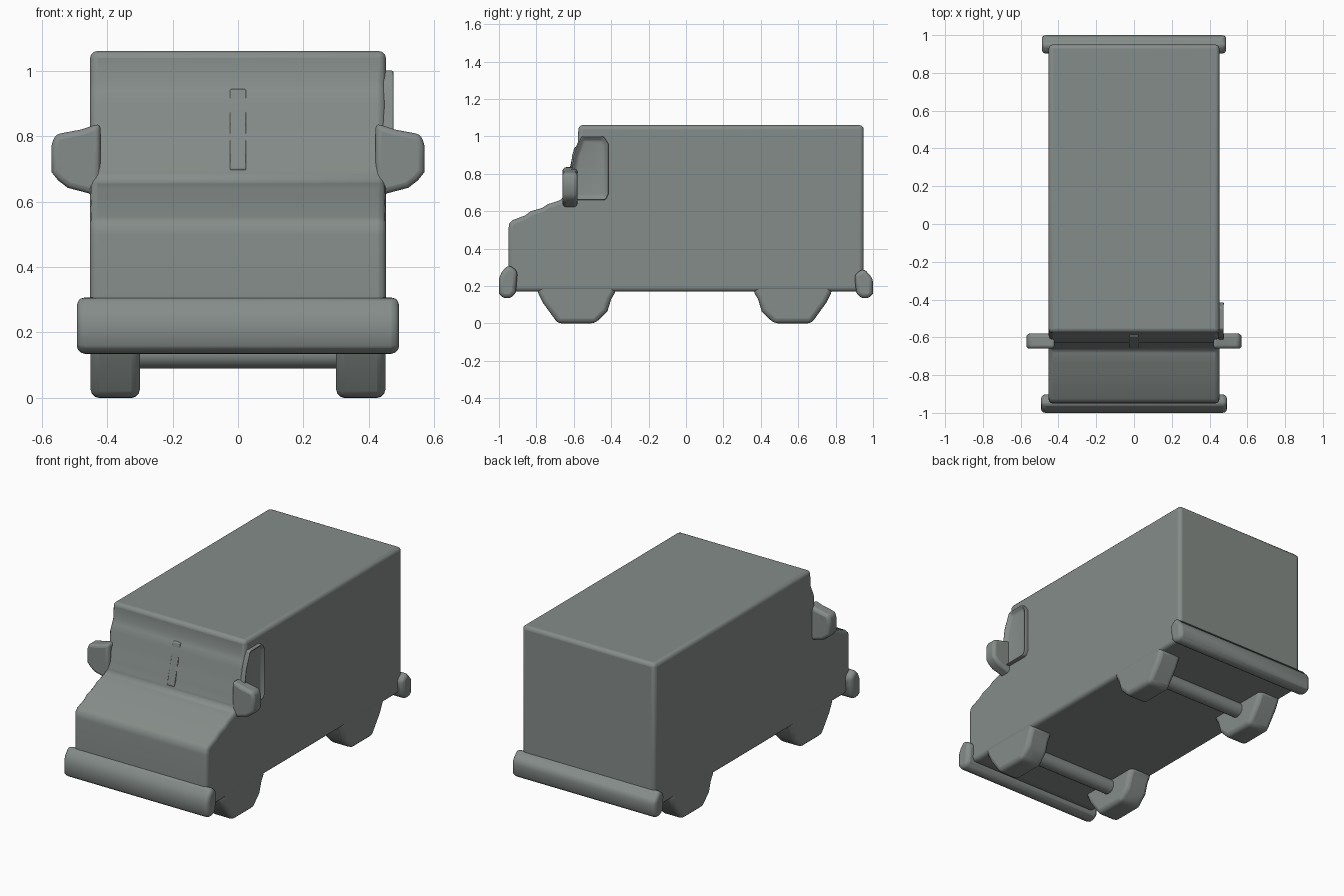
import bpy, bmesh, math

if "Cube" in bpy.data.objects:
    bpy.data.objects.remove(bpy.data.objects["Cube"])

paint = bpy.data.materials.new("grey_green")
paint.diffuse_color = (0.235, 0.265, 0.25, 1)
paint.use_nodes = True
paint.node_tree.nodes["Principled BSDF"].inputs["Base Color"].default_value = paint.diffuse_color


def finish(ob, bevel, segments=3):
    """Round the edges and shade smoothly."""
    ob.data.materials.append(paint)
    if bevel:
        m = ob.modifiers.new("round", 'BEVEL')
        m.width, m.segments, m.limit_method = bevel, segments, 'ANGLE'
        m.angle_limit = math.radians(40)
        m.use_clamp_overlap = True
    bpy.context.view_layer.objects.active = ob
    for o in bpy.context.selected_objects:
        o.select_set(False)
    ob.select_set(True)
    bpy.ops.object.shade_smooth_by_angle(angle=math.radians(50))
    return ob


def prism(name, outline, a, b, axis, bevel, recess=None):
    """Extrude an outline from a to b; axis x takes (y, z), axis y takes (x, z)."""
    bm = bmesh.new()
    put = (lambda p, d: (d, p[0], p[1])) if axis == 'x' else (lambda p, d: (p[0], d, p[1]))
    low = [bm.verts.new(put(p, a)) for p in outline]
    high = [bm.verts.new(put(p, b)) for p in outline]
    bm.faces.new(low)
    outer = bm.faces.new(high)
    n = len(outline)
    for i in range(n):
        j = (i + 1) % n
        bm.faces.new((low[i], low[j], high[j], high[i]))
    bmesh.ops.recalc_face_normals(bm, faces=bm.faces[:])
    if recess:
        bmesh.ops.inset_region(bm, faces=[outer], thickness=recess[0], depth=-recess[1])
    me = bpy.data.meshes.new(name)
    bm.to_mesh(me)
    bm.free()
    ob = bpy.data.objects.new(name, me)
    bpy.context.collection.objects.link(ob)
    return finish(ob, bevel)


# Body: stepped bonnet, rippled windscreen, long box
body = [(-0.87, 0.17), (-0.905, 0.17), (-0.95, 0.2), (-0.95, 0.50), (-0.945, 0.535),
        (-0.925, 0.553), (-0.86, 0.577), (-0.83, 0.60), (-0.77, 0.617), (-0.74, 0.637),
        (-0.66, 0.662), (-0.652, 0.70), (-0.638, 0.73), (-0.63, 0.80), (-0.612, 0.835),
        (-0.61, 0.90), (-0.59, 0.94), (-0.578, 0.97), (-0.575, 1.06), (0.95, 1.06),
        (0.95, 0.17)]
prism("van_body", body, -0.452, 0.452, 'x', 0.022)

# Windscreen centre pillar
pillar = [(-0.64, 0.68), (-0.656, 0.70), (-0.62, 0.835), (-0.598, 0.94), (-0.57, 0.95)]
prism("windscreen_pillar", pillar, -0.025, 0.025, 'x', 0.004)

# Raised window surround on the right door
window = [(-0.635, 0.66), (-0.43, 0.66), (-0.415, 0.69), (-0.415, 0.96), (-0.44, 1.0),
          (-0.56, 1.0), (-0.60, 0.90)]
prism("door_window", window, 0.44, 0.48, 'x', 0.01, recess=(0.025, 0.022))

# Bumpers, front and rear
bumper = [(-0.91, 0.165), (-0.935, 0.135), (-0.98, 0.135), (-1.0, 0.16), (-1.0, 0.24),
          (-0.985, 0.275), (-0.95, 0.315), (-0.90, 0.28)]
prism("front_bumper", bumper, -0.492, 0.492, 'x', 0.025)
rear = [(-y, z if z < 0.26 else z - 0.02) for y, z in bumper]
prism("rear_bumper", rear, -0.488, 0.488, 'x', 0.025)

# Wheels flare into the floor; axles join each pair
wheel = [(-0.10, 0.0), (0.10, 0.0), (0.165, 0.065), (0.185, 0.13), (0.215, 0.18),
         (0.13, 0.30), (-0.13, 0.30), (-0.215, 0.18), (-0.18, 0.11)]
for end, cy, flip in (("front", -0.585, 1), ("rear", 0.57, -1)):
    outline = [(cy + flip * y, z) for y, z in wheel]
    for side, s in (("right", 1), ("left", -1)):
        prism(f"{end}_{side}_wheel", outline, s * 0.30, s * 0.45, 'x', 0.025)
    bpy.ops.mesh.primitive_cylinder_add(vertices=16, radius=0.045, depth=0.64,
                                        location=(0, cy, 0.135),
                                        rotation=(0, math.pi / 2, 0))
    axle = bpy.context.object
    axle.name = f"{end}_axle"
    finish(axle, 0)

# Door mirrors
mirror = [(0.42, 0.60), (0.455, 0.625), (0.52, 0.642), (0.55, 0.665), (0.57, 0.69),
          (0.57, 0.77), (0.56, 0.805), (0.48, 0.82), (0.42, 0.84)]
for side, s in (("right", 1), ("left", -1)):
    prism(f"{side}_mirror", [(s * x, z) for x, z in mirror], -0.66, -0.58, 'y', 0.018)
